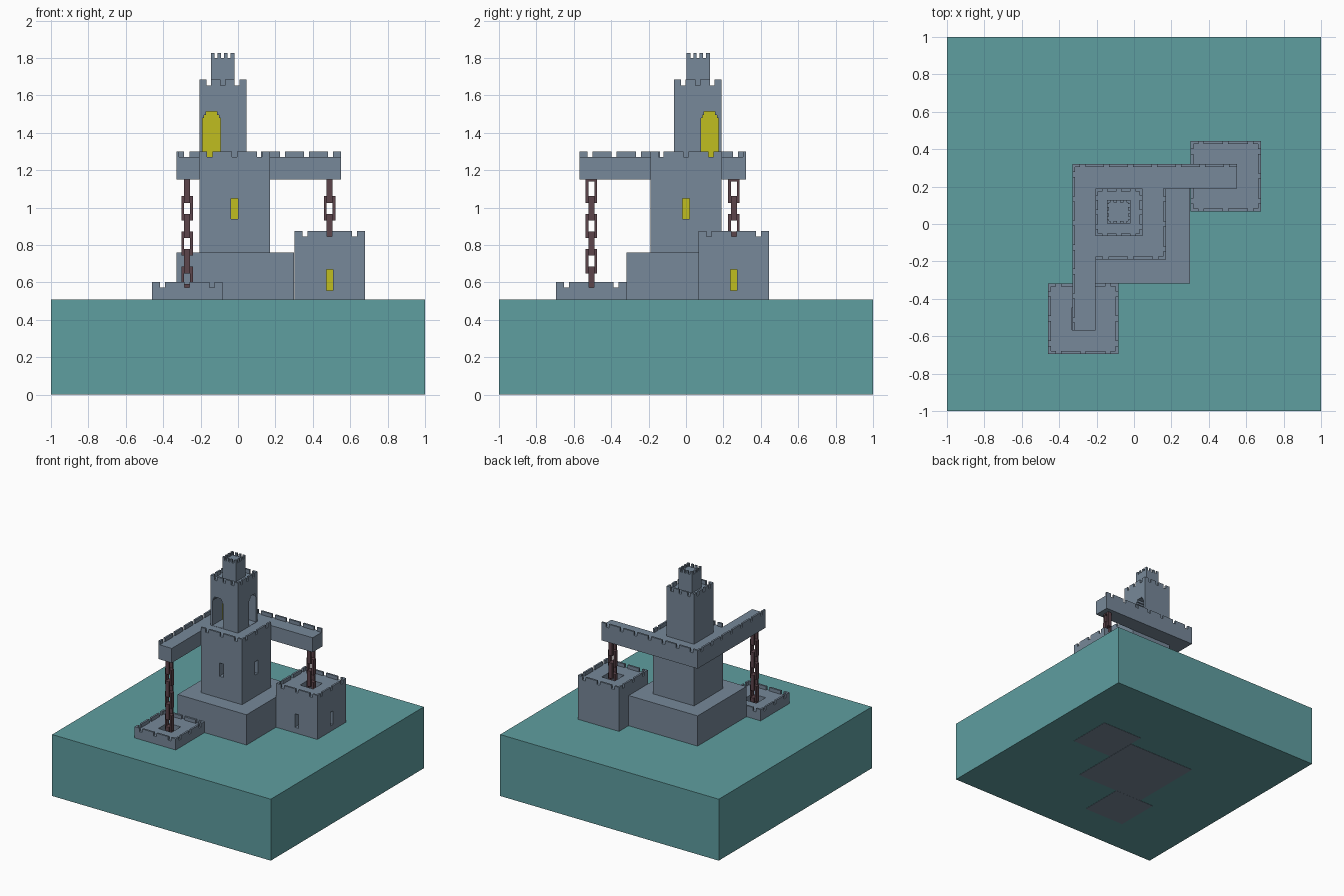
import bpy, bmesh

cube = bpy.data.objects.get("Cube")
if cube:
    bpy.data.objects.remove(cube, do_unlink=True)


def material(name, rgb):
    m = bpy.data.materials.new(name)
    m.use_nodes = True
    m.diffuse_color = (*rgb, 1)
    m.node_tree.nodes["Principled BSDF"].inputs["Base Color"].default_value = (*rgb, 1)
    return m


STONE = material("slate stone", (0.184, 0.246, 0.319))
WATER = material("teal water", (0.114, 0.342, 0.352))
LIGHT = material("yellow light", (0.527, 0.515, 0.014))
IRON = material("dark iron", (0.107, 0.058, 0.070))


def make(name, boxes, mat):
    """One object from a list of boxes (x0, x1, y0, y1, z0, z1)."""
    bm = bmesh.new()
    for x0, x1, y0, y1, z0, z1 in boxes:
        verts = bmesh.ops.create_cube(bm, size=1)["verts"]
        bmesh.ops.scale(bm, vec=(x1 - x0, y1 - y0, z1 - z0), verts=verts)
        bmesh.ops.translate(bm, vec=((x0 + x1) / 2, (y0 + y1) / 2, (z0 + z1) / 2), verts=verts)
    me = bpy.data.meshes.new(name)
    bm.to_mesh(me)
    bm.free()
    me.materials.append(mat)
    ob = bpy.data.objects.new(name, me)
    bpy.context.collection.objects.link(ob)
    return ob


def cut(ob, *box):
    """Subtract a box from an object."""
    cutter = make("cutter", [box], STONE)
    cutter.hide_render = True
    mod = ob.modifiers.new("cut", "BOOLEAN")
    mod.operation, mod.solver, mod.object = "DIFFERENCE", "EXACT", cutter
    bpy.context.view_layer.objects.active = ob
    bpy.ops.object.modifier_apply(modifier=mod.name)
    bpy.data.objects.remove(cutter, do_unlink=True)


def merlons(a, b, count, gap, margin):
    """Spans left between evenly spaced notches from a to b."""
    step = (b - a - 2 * margin) / (count - 1)
    spans, start = [], a
    for i in range(count):
        c = a + margin + i * step
        spans.append((start, c - gap / 2))
        start = c + gap / 2
    return spans + [(start, b)]


def parapet(name, x0, x1, y0, y1, z0, z1, sides, count=3, gap=0.027, margin=0.056, t=0.015):
    boxes = []
    for s in sides:
        if s in "FB":
            ya = y0 if s == "F" else y1 - t
            boxes += [(a, b, ya, ya + t, z0, z1) for a, b in merlons(x0, x1, count, gap, margin)]
        else:
            xa = x0 if s == "L" else x1 - t
            boxes += [(xa, xa + t, a, b, z0, z1) for a, b in merlons(y0, y1, count, gap, margin)]
    return make(name, boxes, STONE)


def opening(ob, name, side, wall, depth, profile):
    """Deep niche glowing at its back; profile holds (u0, u1, z0, z1) steps."""
    plates = []
    for u0, u1, z0, z1 in profile:
        if side == "F":
            cut(ob, u0, u1, wall - 0.05, wall + depth, z0, z1)
            plates.append((u0, u1, wall + depth - 0.004, wall + depth + 0.002, z0, z1))
        else:
            cut(ob, wall - depth, wall + 0.05, u0, u1, z0, z1)
            plates.append((wall - depth - 0.002, wall - depth + 0.004, u0, u1, z0, z1))
    make(name, plates, LIGHT)


# Water block with the plinth standing through it
make("water_block", [(-1, 1, -1, 1, 0.002, 0.51)], WATER)
make("plinth", [(-0.33, 0.30, -0.317, 0.32, 0, 0.76)], STONE)

# Main tower with slit windows
keep = make("main_tower", [(-0.207, 0.17, -0.19, 0.19, 0.74, 1.27)], STONE)
opening(keep, "main_front_window", "F", -0.19, 0.06, [(-0.037, 0.0, 0.94, 1.05)])
opening(keep, "main_side_window", "R", 0.17, 0.06, [(-0.019, 0.019, 0.94, 1.05)])
parapet("main_parapet", -0.207, 0.17, -0.19, 0.19, 1.27, 1.30, "FR")

# Walkway arms along the back and the right-hand edge
make("back_arm", [(-0.33, 0.55, 0.19, 0.32, 1.15, 1.27)], STONE)
make("front_arm", [(-0.33, -0.207, -0.57, 0.19, 1.15, 1.27)], STONE)
parapet("back_arm_parapet", -0.33, 0.55, 0.19, 0.32, 1.27, 1.30, "B", 7)
parapet("front_arm_parapet", -0.33, -0.207, -0.57, 0.32, 1.27, 1.30, "L", 7)

# Upper tower with two arched doors opening on the roof
upper = make("upper_tower", [(-0.207, 0.045, -0.065, 0.19, 1.268, 1.652)], STONE)
for label, side, wall, u0, u1 in (("front", "F", -0.065, -0.19, -0.093),
                                  ("side", "R", 0.045, 0.079, 0.173)):
    opening(upper, label + "_door_light", side, wall, 0.135,
            [(u0, u1, 1.272, 1.48), (u0 + 0.008, u1 - 0.008, 1.478, 1.495),
             (u0 + 0.018, u1 - 0.018, 1.493, 1.513)])
parapet("upper_parapet", -0.207, 0.045, -0.065, 0.19, 1.652, 1.684, "FBLR", margin=0.05, gap=0.025)

# Top turret
make("turret", [(-0.145, -0.02, 0.003, 0.127, 1.65, 1.80)], STONE)
parapet("turret_parapet", -0.145, -0.02, 0.003, 0.127, 1.80, 1.826, "FBLR",
        margin=0.028, gap=0.016, t=0.012)

# Two low towers, each with a chain shaft in the roof
CHAINS = (("front", -0.272, -0.506, 0.573), ("back", 0.49, 0.256, 0.845))
R = 0.188
for label, cx, cy, top in CHAINS:
    area = (cx - R, cx + R, cy - R, cy + R)
    tower = make(label + "_low_tower", [(*area, 0, top)], STONE)
    cut(tower, cx - 0.06, cx + 0.06, cy - 0.06, cy + 0.06, top - 0.22, top + 0.1)
    if label == "front":
        # keep the shaft clear of the water block
        cut(bpy.data.objects["water_block"], cx - 0.1, cx + 0.1, cy - 0.1, cy + 0.1, 0.3, 0.6)
    else:
        cut(bpy.data.objects["water_block"], cx - R + 0.01, cx + R - 0.01,
            cy - R + 0.01, cy + R - 0.01, 0.4, 0.6)
        opening(tower, "low_front_window", "F", cy - R, 0.06, [(cx - 0.018, cx + 0.018, 0.556, 0.668)])
        opening(tower, "low_side_window", "R", cx + R, 0.06, [(cy - 0.018, cy + 0.018, 0.556, 0.668)])
    parapet(label + "_low_parapet", *area, top, top + 0.029, "FBLR")

    # Chain of square links turned a quarter each time
    w, h, bar, d = 0.031, 0.065, 0.015, 0.016
    links, z, i = [], 1.09, 0
    while z > top - 0.08:
        frame = [(-w, -w + bar, -h, h), (w - bar, w, -h, h),
                 (-w + bar, w - bar, h - bar, h), (-w + bar, w - bar, -h, -h + bar)]
        for a, b, z0, z1 in frame:
            if i % 2:
                links.append((cx + a, cx + b, cy - d, cy + d, z + z0, z + z1))
            else:
                links.append((cx - d, cx + d, cy + a, cy + b, z + z0, z + z1))
        z -= 0.094
        i += 1
    make(label + "_chain", links, IRON)
